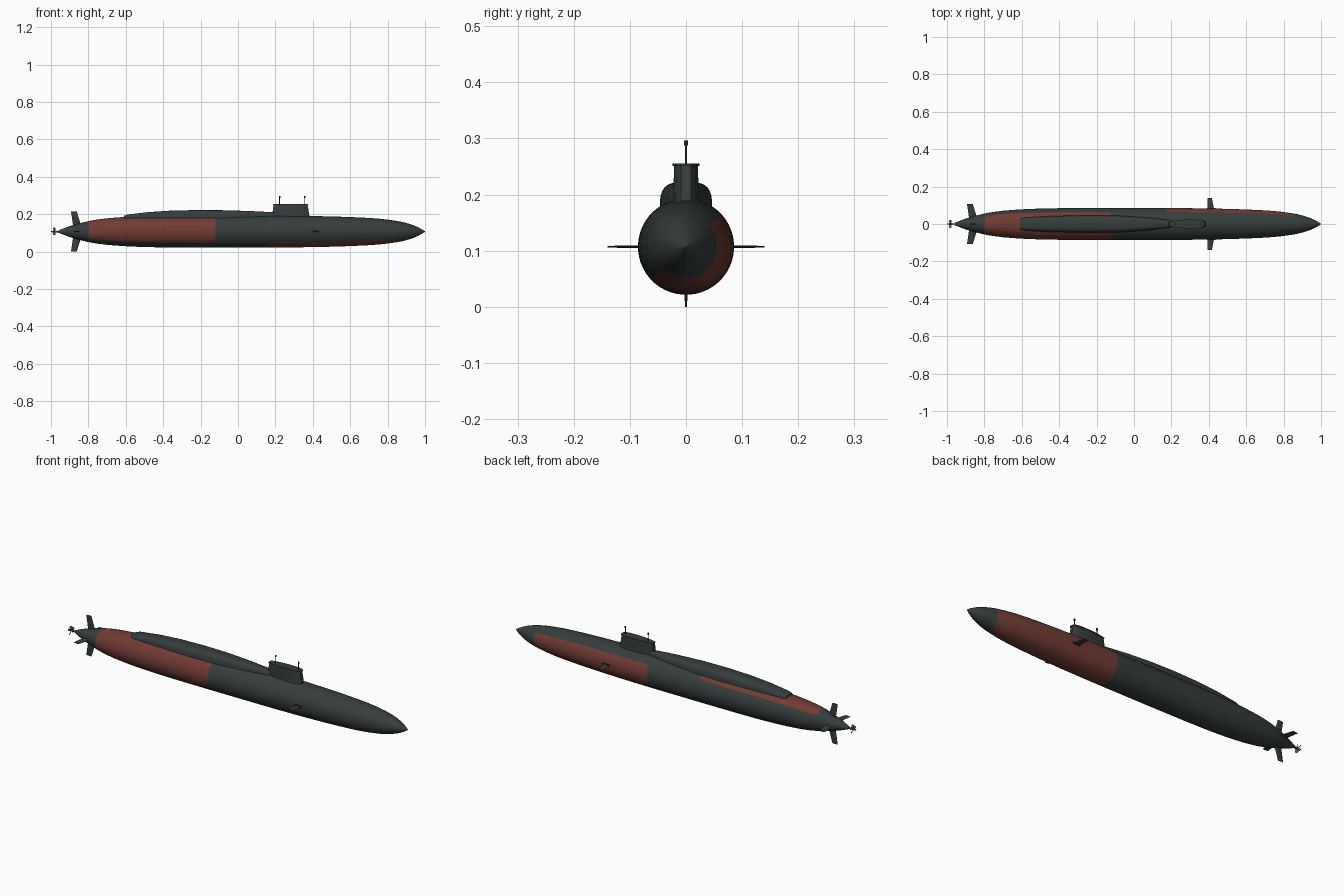
import bpy, bmesh, math
from mathutils import Matrix, Vector

cube = bpy.data.objects.get("Cube")
if cube:
    bpy.data.objects.remove(cube)

AXIS_Z = 0.107


def material(name, rgb):
    m = bpy.data.materials.new(name)
    m.use_nodes = True
    m.diffuse_color = (*rgb, 1)
    m.node_tree.nodes["Principled BSDF"].inputs["Base Color"].default_value = (*rgb, 1)
    return m


DARK = material("dark grey green", (0.036, 0.047, 0.046))
RED = material("oxide red", (0.165, 0.044, 0.033))
BRASS = material("dull brass", (0.17, 0.11, 0.045))
BLACK = material("black steel", (0.014, 0.018, 0.018))


def finish(name, bm, mats, angle=35):
    bmesh.ops.recalc_face_normals(bm, faces=bm.faces)
    me = bpy.data.meshes.new(name)
    bm.to_mesh(me)
    bm.free()
    ob = bpy.data.objects.new(name, me)
    bpy.context.collection.objects.link(ob)
    for m in mats:
        me.materials.append(m)
    bpy.ops.object.select_all(action='DESELECT')
    ob.select_set(True)
    bpy.context.view_layer.objects.active = ob
    bpy.ops.object.shade_smooth_by_angle(angle=math.radians(angle))
    return ob


def loft(bm, sections):
    """Skin closed rings of equal length and cap both ends."""
    rings = [[bm.verts.new(p) for p in s] for s in sections]
    n = len(rings[0])
    for a, b in zip(rings, rings[1:]):
        for i in range(n):
            j = (i + 1) % n
            bm.faces.new((a[i], a[j], b[j], b[i]))
    bm.faces.new(rings[0])
    bm.faces.new(rings[-1])


def smooth_value(table, x):
    """Monotone-ish cubic through a short table of (x, value) pairs."""
    for k in range(len(table) - 1):
        (x0, v0), (x1, v1) = table[k], table[k + 1]
        if x <= x1:
            break
    p = table[max(k - 1, 0)]
    q = table[min(k + 2, len(table) - 1)]
    d = x1 - x0
    m0 = (v1 - p[1]) / (x1 - p[0]) * d
    m1 = (q[1] - v0) / (q[0] - x0) * d
    t = (x - x0) / d
    return ((2*t**3 - 3*t*t + 1) * v0 + (t**3 - 2*t*t + t) * m0
            + (3*t*t - 2*t**3) * v1 + (t**3 - t*t) * m1)


# Hull: revolved profile, with red panels on opposite halves fore and aft
PROFILE = [(-0.96, 0.006), (-0.9, 0.029), (-0.8, 0.056), (-0.7, 0.071), (-0.55, 0.081),
           (-0.35, 0.085), (0.25, 0.085), (0.5, 0.081), (0.7, 0.073), (0.8, 0.064),
           (0.88, 0.051), (0.94, 0.033), (0.98, 0.014), (1.0, 0.001)]
AFT, FORE = (-0.8, -0.12), (0.17, 0.86)
SEG, SPLIT, CORNER = 48, math.radians(42), 0.012
stations = {x for x, r in PROFILE} | {-0.93, -0.85, -0.75, -0.62, -0.45, 0.38, 0.6, 0.75, 0.91, 0.96}
for start, end in (AFT, FORE):
    stations |= {start, start + CORNER, end - CORNER, end}
bm = bmesh.new()
sections = []
for x in sorted(stations):
    r = smooth_value(PROFILE, x)
    sections.append([(x, r * math.cos(SPLIT + math.tau * i / SEG),
                      AXIS_Z + r * math.sin(SPLIT + math.tau * i / SEG)) for i in range(SEG)])
loft(bm, sections)
for f in bm.faces:
    c = f.calc_center_median()
    turn = (math.atan2(c.z - AXIS_Z, c.y) - SPLIT) % math.tau
    upper = turn < math.pi
    start, end = AFT if upper else FORE
    if start < c.x < end:
        edge_row = min(turn % math.pi, math.pi - turn % math.pi) < math.tau / SEG
        edge_ring = c.x < start + CORNER or c.x > end - CORNER
        f.material_index = 0 if edge_row and edge_ring else 1
finish("hull", bm, [DARK, RED])

# Raised deck casing behind the sail: (x, half width, top height)
bm = bmesh.new()
CASING = [(-0.61, 0.028, 0.192), (-0.59, 0.034, 0.198), (-0.48, 0.041, 0.211), (-0.36, 0.045, 0.219),
          (-0.22, 0.047, 0.222), (-0.08, 0.045, 0.221), (0.06, 0.036, 0.217), (0.2, 0.02, 0.21)]
BASE = 0.165
sections = []
for x, w, top in CASING:
    ring = []
    for i in range(17):
        a = math.pi * i / 16
        c, s = math.cos(a), abs(math.sin(a))
        ring.append((x, math.copysign(w * abs(c) ** 0.55, c), BASE + (top - BASE) * s ** 0.55))
    sections.append(ring)
loft(bm, sections)
finish("deck_casing", bm, [DARK], 50)


def outline(x0, x1, w, z):
    """Foil-like plan with a blunt rounded front and a narrower tail."""
    half = [(0, 0.45), (0.25, 0.85), (0.5, 1), (0.8, 1), (0.94, 0.8), (1, 0.4)]
    pts = [(x0 + (x1 - x0) * t, w * k, z) for t, k in half]
    return pts + [(x, -y, z) for x, y, z in reversed(pts)]


# Sail with a thin cap plate
bm = bmesh.new()
loft(bm, [outline(0.18, 0.385, 0.024, 0.17), outline(0.19, 0.372, 0.021, 0.252)])
finish("sail", bm, [DARK])
bm = bmesh.new()
loft(bm, [outline(0.187, 0.376, 0.024, 0.251), outline(0.187, 0.376, 0.024, 0.255)])
finish("sail_cap", bm, [DARK])


def rod(name, base, length, radius, mat, along_x=False, tip=None):
    bm = bmesh.new()
    bmesh.ops.create_cone(bm, cap_ends=True, segments=12, radius1=radius,
                          radius2=radius if tip is None else tip, depth=length)
    turn = Matrix.Rotation(math.pi / 2, 4, 'Y') if along_x else Matrix()
    move = Vector(base) + (turn @ Vector((0, 0, length / 2)))
    bmesh.ops.transform(bm, matrix=Matrix.Translation(move) @ turn, verts=bm.verts)
    return finish(name, bm, [mat])


# Masts
for label, x in (("aft", 0.222), ("fore", 0.357)):
    rod(label + "_mast", (x, 0, 0.25), 0.038, 0.0022, BLACK)
    rod(label + "_mast_head", (x, 0, 0.287), 0.009, 0.004, BLACK)


def fin(name, root, tip, r0, r1, angle, thick):
    """Tapered fin; root and tip are (rear x, front x), turned about the hull axis."""
    bm = bmesh.new()
    sections = []
    for (xa, xb), r, t in ((root, r0, thick), (tip, r1, thick * 0.5)):
        prof = [(0, 0), (0.5, 0.8), (0.8, 1), (1, 0), (0.8, -1), (0.5, -0.8)]
        sections.append([(xa + (xb - xa) * u, r, v * t) for u, v in prof])
    loft(bm, sections)
    place = Matrix.Translation((0, 0, AXIS_Z)) @ Matrix.Rotation(angle, 4, 'X')
    bmesh.ops.transform(bm, matrix=place, verts=bm.verts)
    finish(name, bm, [DARK])


# Stern planes and rudders, then bow planes with their sockets
for i, label in enumerate(("back_stern_plane", "upper_rudder", "front_stern_plane", "lower_rudder")):
    fin(label, (-0.88, -0.835), (-0.893, -0.862), 0.02, 0.107, i * math.pi / 2, 0.004)
for label, a in (("back", 0), ("front", math.pi)):
    fin(label + "_bow_plane", (0.395, 0.432), (0.392, 0.416), 0.06, 0.14, a, 0.003)
    bm = bmesh.new()
    bmesh.ops.create_cube(bm, size=1)
    y = 0.081 * math.cos(a)
    bmesh.ops.transform(bm, verts=bm.verts, matrix=Matrix.Translation((0.413, y, AXIS_Z))
                        @ Matrix.Diagonal((0.044, 0.008, 0.012, 1)))
    finish(label + "_bow_plane_socket", bm, [BLACK])

# Propeller shaft, hub and blades
rod("propeller_shaft", (-0.985, 0, AXIS_Z), 0.035, 0.004, BLACK, True)
rod("propeller_hub", (-1.0, 0, AXIS_Z), 0.03, 0.003, BRASS, True, 0.006)
bm = bmesh.new()
BLADES = 5
for i in range(BLADES):
    part = bmesh.new()
    sections = []
    for r, w, pitch in ((0.003, 0.004, 0.9), (0.012, 0.008, 0.75), (0.019, 0.007, 0.6), (0.023, 0.003, 0.5)):
        c, s = w * math.cos(pitch), w * math.sin(pitch)
        sections.append([(-0.982 + u * c + v, u * s, r) for u, v in ((-1, 0), (0, 0.001), (1, 0), (0, -0.001))])
    loft(part, sections)
    place = Matrix.Translation((0, 0, AXIS_Z)) @ Matrix.Rotation(math.tau * i / BLADES, 4, 'X')
    bmesh.ops.transform(part, matrix=place, verts=part.verts)
    temp = bpy.data.meshes.new("blade")
    part.to_mesh(temp)
    part.free()
    bm.from_mesh(temp)
    bpy.data.meshes.remove(temp)
finish("propeller_blades", bm, [BRASS])
